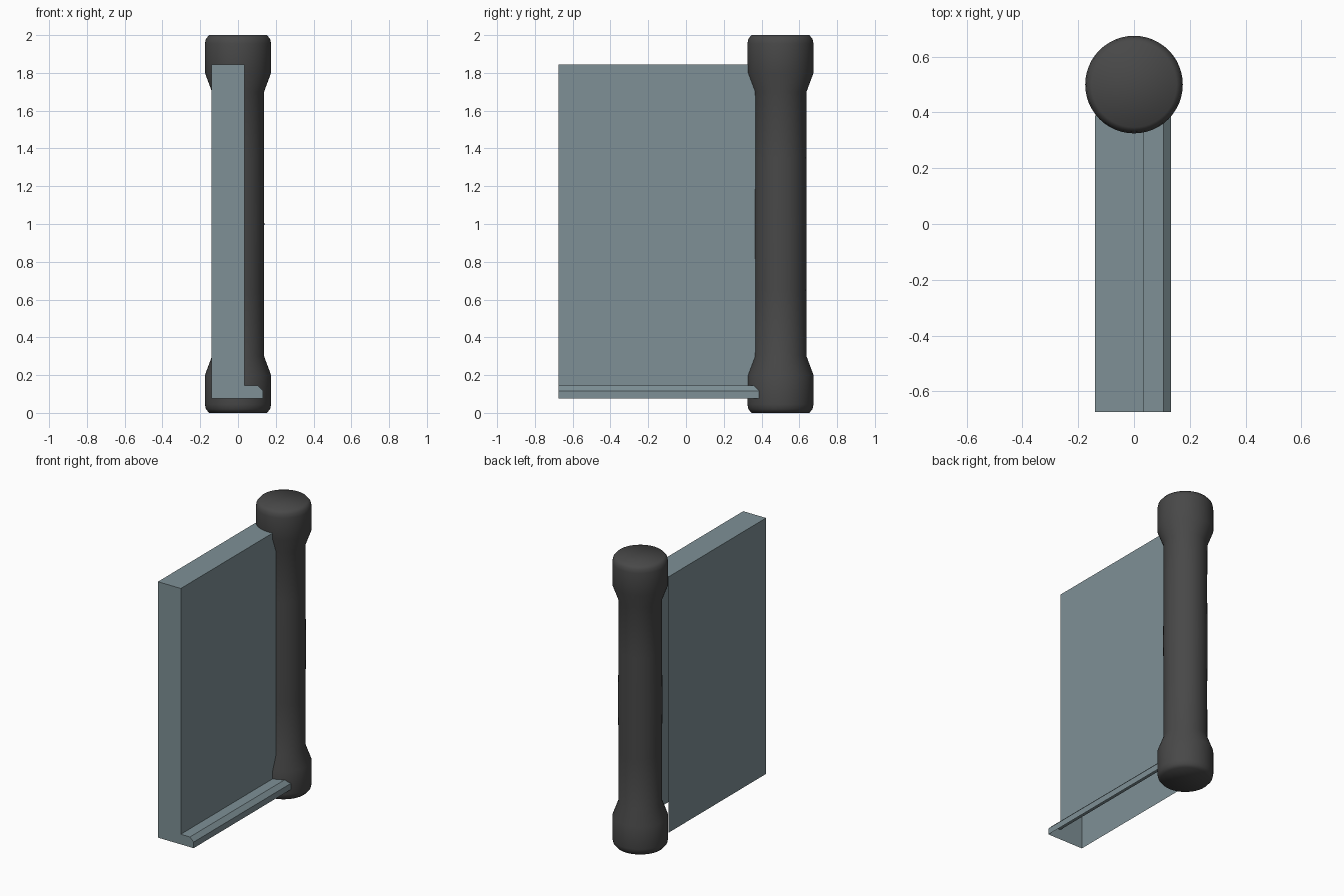
import bpy, bmesh, math

if "Cube" in bpy.data.objects:
    bpy.data.objects.remove(bpy.data.objects["Cube"])

def material(name, color):
    m = bpy.data.materials.new(name)
    m.diffuse_color = (*color, 1)
    m.use_nodes = True
    m.node_tree.nodes["Principled BSDF"].inputs["Base Color"].default_value = m.diffuse_color
    return m

def add_object(name, bm, mat):
    bmesh.ops.recalc_face_normals(bm, faces=bm.faces)
    mesh = bpy.data.meshes.new(name)
    bm.to_mesh(mesh)
    bm.free()
    mesh.materials.append(mat)
    ob = bpy.data.objects.new(name, mesh)
    bpy.context.collection.objects.link(ob)
    return ob

# Round post with thick collars at both ends: half profile, mirrored about z = 1
half = [(0.153, 0.0), (0.17, 0.02), (0.175, 0.045), (0.175, 0.20),
        (0.138, 0.30), (0.137, 0.65)]
profile = half + [(0.139, 1.0)] + [(r, 2 - z) for r, z in reversed(half)]
SEG = 48
bm = bmesh.new()
rings = [[bm.verts.new((r * math.cos(2 * math.pi * i / SEG),
                        0.5 + r * math.sin(2 * math.pi * i / SEG), z))
          for i in range(SEG)] for r, z in profile]
for a, b in zip(rings, rings[1:]):
    for i in range(SEG):
        j = (i + 1) % SEG
        bm.faces.new((a[i], a[j], b[j], b[i]))
bm.faces.new(rings[0][::-1])
bm.faces.new(rings[-1])
post = add_object("post", bm, material("dark_grey", (0.065, 0.065, 0.065)))
bpy.context.view_layer.objects.active = post
post.select_set(True)
bpy.ops.object.shade_smooth_by_angle(angle=math.radians(50))

# Wall panel with a chamfered foot lip; open underneath and where it meets the post
section = [(-0.14, 0.075), (-0.14, 1.845), (0.035, 1.845), (0.035, 0.145),
           (0.105, 0.145), (0.133, 0.117), (0.133, 0.075)]
bm = bmesh.new()
front = [bm.verts.new((x, -0.675, z)) for x, z in section]
back = [bm.verts.new((x, 0.39, z)) for x, z in section]
bm.faces.new(front)
for i in range(len(section) - 1):
    bm.faces.new((front[i], front[i + 1], back[i + 1], back[i]))
add_object("wall_panel", bm, material("blue_grey", (0.21, 0.28, 0.305)))
